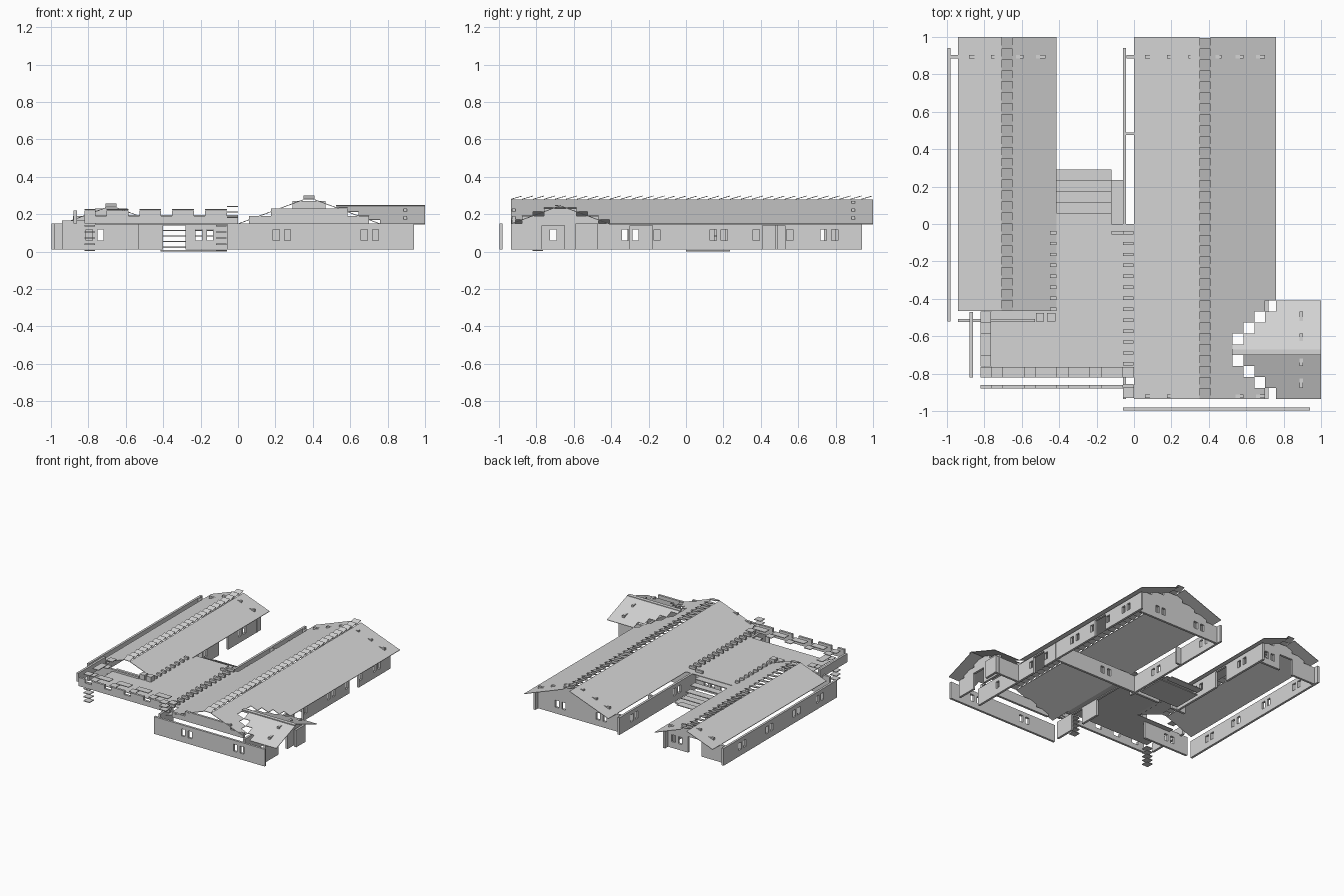
import bpy, bmesh
from mathutils import Vector

if "Cube" in bpy.data.objects:
    bpy.data.objects.remove(bpy.data.objects["Cube"], do_unlink=True)

grey = bpy.data.materials.new("light_grey")
grey.use_nodes = True
grey.diffuse_color = (0.66, 0.66, 0.66, 1)
grey.node_tree.nodes["Principled BSDF"].inputs["Base Color"].default_value = grey.diffuse_color

BASE, EAVE, STEP, SLOPE, THICK = 0.01, 0.15, 0.0585, 0.37, 0.018


def finish(name, bm):
    bmesh.ops.recalc_face_normals(bm, faces=bm.faces)
    mesh = bpy.data.meshes.new(name)
    bm.to_mesh(mesh)
    bm.free()
    mesh.materials.append(grey)
    obj = bpy.data.objects.new(name, mesh)
    bpy.context.collection.objects.link(obj)
    return obj


def add_box(bm, x, y, z, tilt=0):
    """Box from three ranges; tilt raises the far y edge."""
    verts = bmesh.ops.create_cube(bm, size=1)["verts"]
    for v in verts:
        c = v.co.copy()
        v.co = Vector([r[0] + (c[i] + 0.5) * (r[1] - r[0]) for i, r in enumerate((x, y, z))])
        v.co.z += tilt * (c.y + 0.5)


def boxes(name, items):
    bm = bmesh.new()
    for item in items:
        add_box(bm, *item)
    return finish(name, bm)


def add_slab(bm, corners, thick=0.004):
    """Thin sloping slab hanging below its four top corners."""
    top = [bm.verts.new(c) for c in corners]
    low = [bm.verts.new((c[0], c[1], c[2] - thick)) for c in corners]
    bm.faces.new(top)
    bm.faces.new(low[::-1])
    for i in range(4):
        j = (i + 1) % 4
        bm.faces.new((top[i], low[i], low[j], top[j]))


def wall(name, axis, pos, start, end, windows=(), doors=(), z=(BASE, EAVE)):
    """Thin wall along an axis with window holes and door gaps."""
    holes = [(c - 0.017, c + 0.017, 0.06, 0.117) for c in windows]
    holes += [(a, b, z[0], 0.14) for a, b in doors]
    pieces, at = [], start
    for a, b, lo, hi in sorted(holes):
        pieces += [(at, a, z[0], z[1]), (a, b, z[0], lo), (a, b, hi, z[1])]
        at = b
    pieces.append((at, end, z[0], z[1]))
    depth = (pos, pos + THICK)
    out = []
    for a, b, lo, hi in pieces:
        if b - a > 0.001 and hi - lo > 0.001:
            out.append(((a, b), depth, (lo, hi)) if axis == "x" else (depth, (a, b), (lo, hi)))
    return boxes(name, out)


def pairs(*centres):
    return [c + s * 0.03 for c in centres for s in (-1, 1)]


def gable(name, axis, pos, lo, hi, rows):
    """Gable wall rising in steps."""
    mid, out = (lo + hi) / 2, []
    for i in range(rows):
        half = (hi - lo) / 2 - STEP * (1 + 2 * i)
        z = (EAVE + i * 0.04, EAVE + (i + 1) * 0.04)
        span, depth = (mid - half, mid + half), (pos, pos + THICK)
        if half > 0:
            out.append((span, depth, z) if axis == "x" else (depth, span, z))
    return boxes(name, out)


def height(offset):
    return EAVE + offset * SLOPE


# Stepped valley between the wing roof and the main roof
WING_LO, WING_HI, WING_MID = -0.935, -0.41, -0.685
MAIN_EDGE, WING_END = 0.76, 1.0
rows = []
for i in range(4):
    hole = MAIN_EDGE - STEP * (i + 1)
    rows.append((WING_HI - STEP * (i + 1), WING_HI - STEP * i, hole, hole + STEP))
    rows.append((WING_LO + STEP * i, WING_LO + STEP * (i + 1), hole, hole + STEP))
rows.append((WING_LO + 4 * STEP, WING_HI - 4 * STEP, MAIN_EDGE - 4 * STEP, MAIN_EDGE - 4 * STEP))

# Main roof, right slope cut in steps
bm = bmesh.new()
for y0, y1, xe, _ in rows + [(WING_HI, 1, MAIN_EDGE, 0)]:
    zr, ze = height(0.35), height(MAIN_EDGE - xe)
    add_slab(bm, [(0.41, y0, zr), (xe, y0, ze), (xe, y1, ze), (0.41, y1, zr)])
add_slab(bm, [(0, WING_LO, EAVE), (0.35, WING_LO, height(0.35)), (0.35, 1, height(0.35)), (0, 1, EAVE)])
finish("main_roof", bm)

# Left building roof
bm = bmesh.new()
for eave, inner in ((-0.94, -0.705), (-0.415, -0.65)):
    z = height(0.235)
    add_slab(bm, [(eave, -0.465, EAVE), (inner, -0.465, z), (inner, 1, z), (eave, 1, EAVE)])
finish("left_roof", bm)

# Wing roof, both slopes built from stepped strips
bm = bmesh.new()


def wing_z(y):
    return height(min(y - WING_LO, WING_HI - y))


for y0, y1, _, xs in rows:
    cuts = [y0, y1] if (y0 > WING_MID or y1 < WING_MID) else [y0, WING_MID + 0.012, y1]
    for a, b in zip(cuts, cuts[1:]):
        add_slab(bm, [(xs, a, wing_z(a)), (WING_END, a, wing_z(a)),
                      (WING_END, b, wing_z(b)), (xs, b, wing_z(b))])
finish("wing_roof", bm)
boxes("wing_ridge", [((0.525, 1.0), (-0.70, -0.67), (0.243, 0.25))])


# Overlapping ridge tiles
def ridge(name, x0, x1, y0, z):
    n = round((1 - y0 - 0.05) / STEP)
    boxes(name, [((x0, x1), (y0 + i * STEP, y0 + (i + 1) * STEP), (z, z + 0.004), 0.017)
                 for i in range(n + 1) if y0 + (i + 1) * STEP < 1.01])


ridge("main_ridge_tiles", 0.35, 0.41, -0.935, 0.278)
ridge("left_ridge_tiles", -0.708, -0.65, -0.465, 0.235)

# Main building walls
wall("main_front_wall", "x", -0.998, -0.06, 0.94, pairs(0.235, 0.705))
wall("main_back_wall", "x", 0.885, -0.04, 0.70, pairs(0.13, 0.5))
wall("main_left_wall", "y", -0.06, -0.935, 0.94, pairs(0.2, 0.75), [(-0.77, -0.65), (-0.48, -0.1)])
wall("main_right_wall", "y", 0.70, -0.935, 0.94,
     [-0.71, -0.325, -0.155, 0.375, 0.555] + pairs(0.175, 0.765), [(-0.30, -0.18), (0.41, 0.53)])
wall("cross_wall", "x", -0.06, -0.53, 0.72, pairs(-0.18, 0.235), [(-0.4, -0.28)])
boxes("wall_stub", [((-0.045, 0), (0.475, 0.49), (BASE, EAVE))])

# Wing walls
wall("wing_end_wall", "y", 0.885, -0.935, -0.47, [], [(-0.77, -0.65)])
wall("wing_back_wall", "x", -0.49, 0.70, 0.94)
wall("wing_inner_wall", "y", 0.92, -0.59, -0.47)

# Left building walls
wall("left_outer_wall", "y", -0.998, -0.52, 0.94, pairs(-0.3, 0.0, 0.35, 0.7))
wall("left_inner_wall", "y", -0.47, -0.06, 0.94, pairs(0.2, 0.7), [(0.4, 0.52)])
wall("left_front_wall", "x", -0.525, -0.94, -0.53, pairs(-0.765), z=(BASE, 0.165))
wall("left_back_wall", "x", 0.885, -0.98, -0.45, pairs(-0.55), [(-0.77, -0.65)])

# Stepped gables
gable("main_back_gable", "x", 0.885, 0, 0.76, 3)
gable("main_front_gable", "x", -0.93, 0, 0.76, 2)
gable("left_back_gable", "x", 0.885, -0.94, -0.415, 2)
gable("wing_gable", "y", 0.885, WING_LO, WING_HI, 2)

# Terrace deck
boxes("terrace_deck", [((-0.765, 0), (-0.765, -0.465), (0.146, EAVE)),
                       ((-0.415, 0), (-0.465, 0), (0.146, EAVE))])

# Parapet with openings under the coping
wall("front_parapet", "x", -0.88, -0.82, 0, z=(EAVE, 0.19))
wall("side_parapet", "y", -0.88, -0.82, -0.47, z=(EAVE, 0.22))
boxes("parapet_merlons", [((-0.82 + i * STEP, -0.82 + (i + 1) * STEP), (-0.88, -0.862), (0.19, 0.22))
                          for i in range(14) if i % 3 != 1])
coping = []
for i in range(14):
    z = 0.19 if i % 3 == 1 else 0.222
    x = -0.82 + i * STEP
    coping.append(((x, x + STEP), (-0.82, -0.765), (z, z + 0.005)))
    if 0 < i < 6:
        coping.append(((-0.82, -0.765), (x, x + STEP), (z, z + 0.005)))
boxes("parapet_coping", coping)
boxes("terrace_posts", [((x, x + 0.045), (-0.52, -0.475), (EAVE, 0.19)) for x in (-0.525, -0.465)])

# Rows of small tiles along the terrace eaves
boxes("eave_tiles", [((-0.06, -0.002), (-0.055 - i * STEP, -0.037 - i * STEP), (0.165, 0.185))
                     for i in range(15)]
      + [((-0.45, -0.415), (-0.055 - i * STEP, -0.037 - i * STEP), (0.155, 0.175))
         for i in range(8)])
boxes("eave_cap", [((-0.12, -0.06), (-0.055, -0.037), (EAVE, 0.17))])

# Slab stacks under the terrace corners
boxes("corner_stacks", [((x, x + 0.056), (-0.82, -0.764), (0.003 + i * 0.033, 0.009 + i * 0.033))
                        for x in (-0.82, -0.118) for i in range(5)])
boxes("main_corner_stack", [((-0.06, 0), (-0.93, -0.875), (z, z + 0.005)) for z in (0.18, 0.208, 0.238)])

# Rear steps and the landing beneath
boxes("rear_steps", [((-0.415, -0.12), (i * STEP, (i + 1) * STEP), (0.14 - i * 0.03, 0.146 - i * 0.03))
                     for i in range(5)])
boxes("rear_landing", [((-0.415, -0.06), (0, 0.235), (0, 0.008))])
